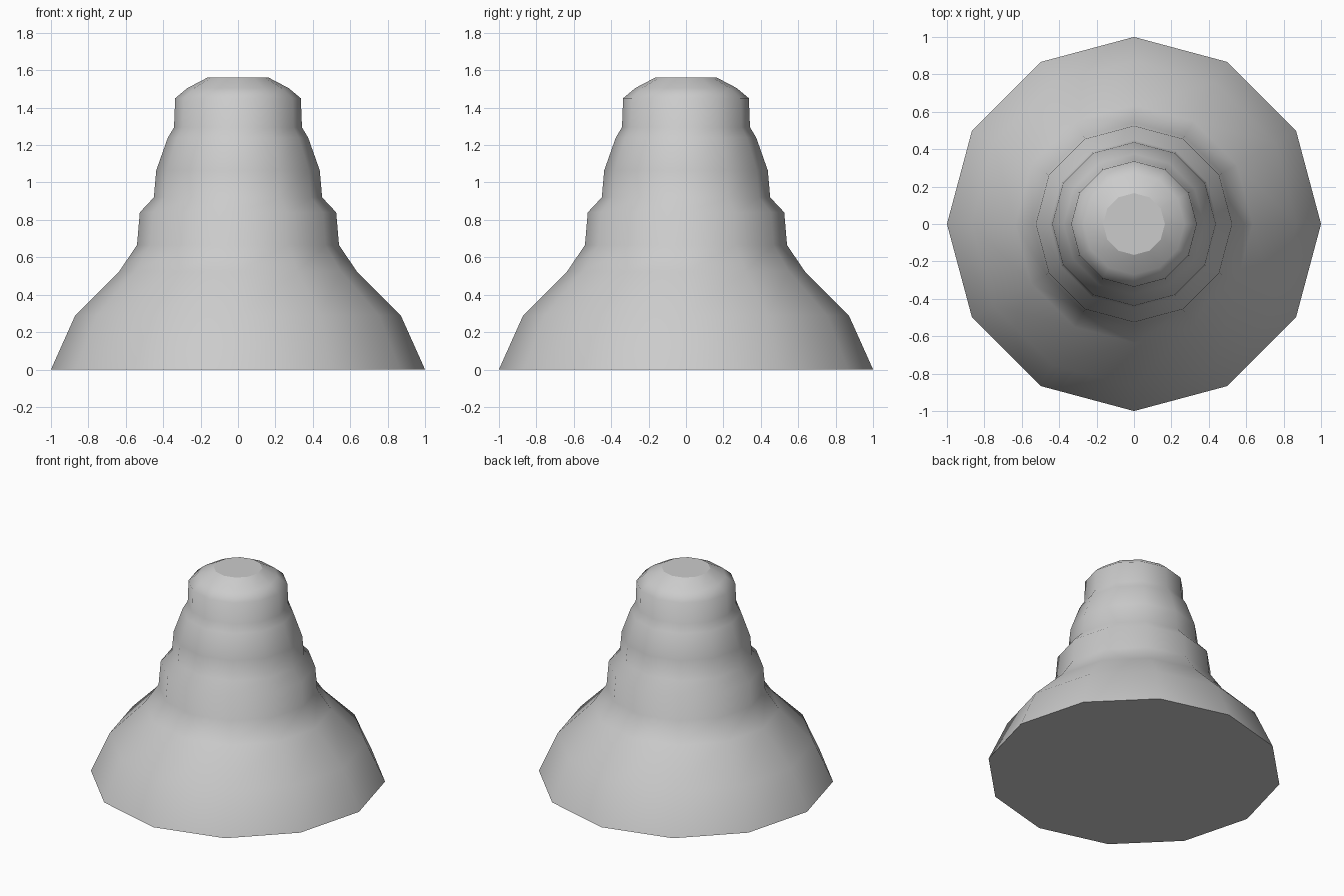
import bpy, bmesh
from math import radians, cos, sin, tau

if "Cube" in bpy.data.objects:
    bpy.data.objects.remove(bpy.data.objects["Cube"])

SIDES = 12

# Stepped bell profile: (radius, height) from base to top
PROFILE = [(1.0, 0.0), (0.87, 0.29), (0.635, 0.525), (0.54, 0.665),
           (0.525, 0.84), (0.45, 0.92), (0.437, 1.065), (0.375, 1.24),
           (0.342, 1.295), (0.336, 1.45), (0.27, 1.505), (0.165, 1.56)]


def lathe(name, profile, sides):
    bm = bmesh.new()
    rings = [[bm.verts.new((r * cos(tau * i / sides), r * sin(tau * i / sides), z))
              for i in range(sides)] for r, z in profile]
    # Side walls
    for low, high in zip(rings, rings[1:]):
        for i in range(sides):
            j = (i + 1) % sides
            bm.faces.new((low[i], low[j], high[j], high[i])).smooth = True
    # Flat base and flat top, kept crisp
    caps = [bm.faces.new(rings[0][::-1]), bm.faces.new(rings[-1])]
    for cap in caps:
        for edge in cap.edges:
            edge.smooth = False
    mesh = bpy.data.meshes.new(name)
    bm.to_mesh(mesh)
    bm.free()
    obj = bpy.data.objects.new(name, mesh)
    bpy.context.collection.objects.link(obj)
    return obj


# Single turned body
lathe("stepped_bell_body", PROFILE, SIDES)
